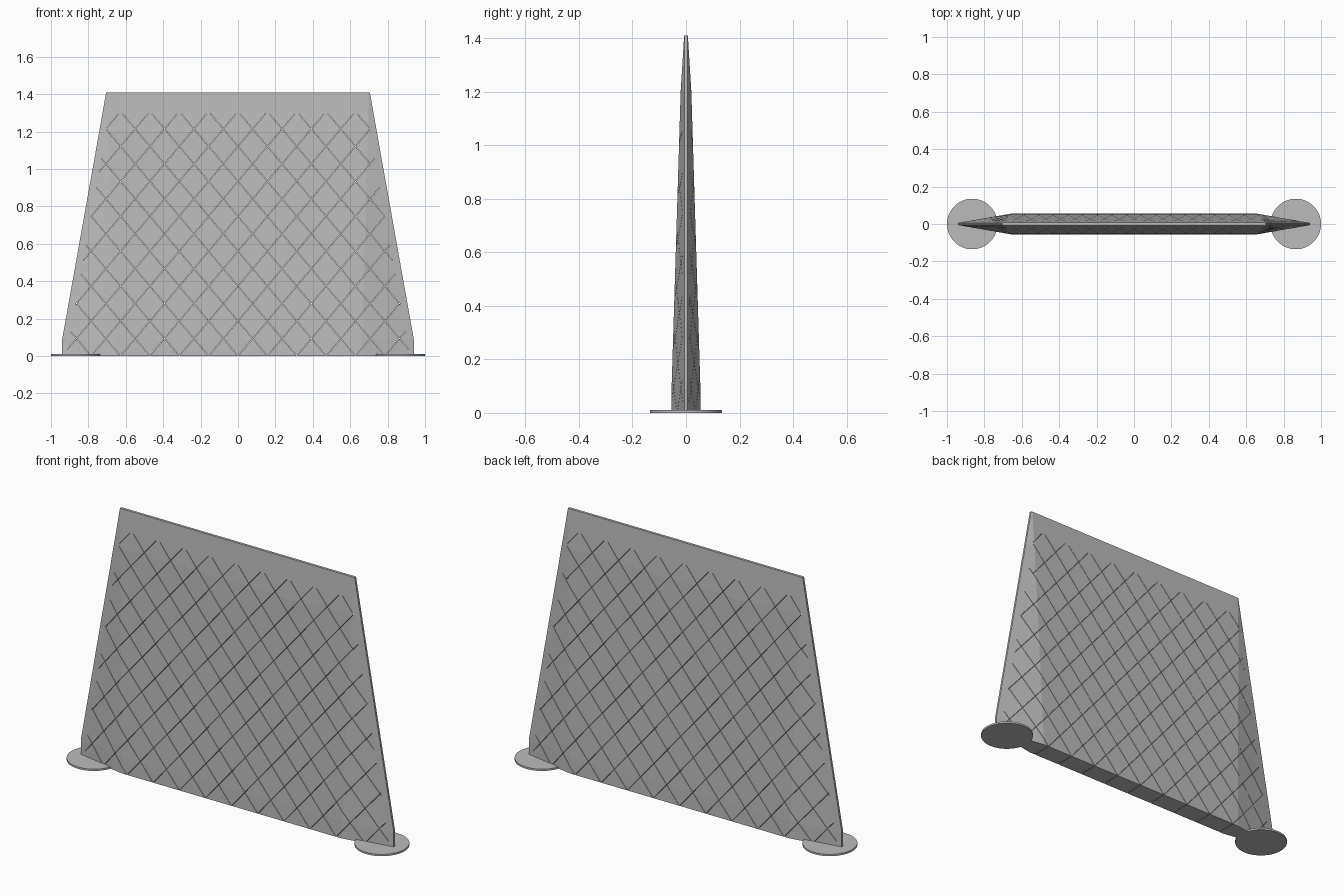
import bpy, bmesh
from mathutils import Vector

if "Cube" in bpy.data.objects:
    bpy.data.objects.remove(bpy.data.objects["Cube"], do_unlink=True)

# One plain grey material
grey = bpy.data.materials.new("plain grey")
grey.use_nodes = True
GREY = (0.5, 0.5, 0.5, 1)
grey.diffuse_color = GREY
grey.node_tree.nodes["Principled BSDF"].inputs["Base Color"].default_value = GREY


def make_object(name, bm):
    bmesh.ops.recalc_face_normals(bm, faces=bm.faces)
    mesh = bpy.data.meshes.new(name)
    bm.to_mesh(mesh)
    bm.free()
    mesh.materials.append(grey)
    obj = bpy.data.objects.new(name, mesh)
    bpy.context.collection.objects.link(obj)
    return obj


# Fin: stacked sections with a flat middle and bevelled ends
TIP = 0.006
SECTIONS = [  # height, half length, ridge position, half thickness
    (0.0, 0.94, 0.66, 0.055),
    (0.09, 0.94, 0.663, 0.054),
    (1.2, 0.742, 0.694, 0.02),
    (1.41, 0.705, 0.699, 0.007),
]
bm = bmesh.new()
rings = []
for z, length, ridge, thick in SECTIONS:
    half = [(length, -TIP), (length, TIP), (ridge, thick)]
    outline = half + [(-x, y) for x, y in reversed(half)]
    outline += [(-ridge, -thick), (ridge, -thick)]
    # Order: right tip, back ridge, left tip, front ridge
    rings.append([bm.verts.new((x, y, z)) for x, y in outline])
for low, high in zip(rings, rings[1:]):
    for i in range(len(low)):
        j = (i + 1) % len(low)
        bm.faces.new((low[i], low[j], high[j], high[i]))
bm.faces.new(rings[0])
bm.faces.new(rings[-1])
fin = make_object("fin", bm)

# Diagonal slits, clipped to a border inside the fin outline
PITCH, SLOPE, WIDTH = 0.157, 1.19, 0.002
EDGE, LEAN, TOP = 0.918, 0.178, 1.295


def clip_line(start, way):
    """Span of x on a slanted line that stays inside the border."""
    lo, hi = -2.0, 2.0
    limits = [(0, 1, TOP), (0, -1, 0.05), (1, LEAN, EDGE), (-1, LEAN, EDGE)]
    for a, b, limit in limits:
        rate = a + b * SLOPE * way
        room = limit - a * start - b * 0.0
        room -= -start * a + b * (-SLOPE * way * start)
        if rate > 0:
            hi = min(hi, room / rate)
        else:
            lo = max(lo, room / rate)
    return lo, hi


for way, side in ((1, "rising"), (-1, "falling")):
    bm = bmesh.new()
    for k in range(-16, 17):
        start = k * PITCH
        lo, hi = clip_line(start, way)
        if hi - lo < 0.03:
            continue
        a, b = (Vector((x, 0, SLOPE * way * (x - start))) for x in (lo, hi))
        along = (b - a).normalized()
        across = Vector((-along.z, 0, along.x)) * WIDTH / 2
        depth = Vector((0, 0.1, 0))
        front = [bm.verts.new(p - depth) for p in
                 (a - across, b - across, b + across, a + across)]
        back = [bm.verts.new(v.co + 2 * depth) for v in front]
        bm.faces.new(front)
        bm.faces.new(back[::-1])
        for i in range(4):
            j = (i + 1) % 4
            bm.faces.new((front[j], front[i], back[i], back[j]))
    cutter = make_object(side + "_slit_cutter", bm)
    cutter.hide_render = True
    cutter.hide_set(True)
    cut = fin.modifiers.new(side + " slits", "BOOLEAN")
    cut.operation = "DIFFERENCE"
    cut.solver = "EXACT"
    cut.object = cutter

# Thin round pads under both ends
for name, x in (("left_pad", 0.865), ("right_pad", -0.865)):
    bpy.ops.mesh.primitive_cylinder_add(
        vertices=64, radius=0.135, depth=0.01, location=(x, 0, 0.005))
    pad = bpy.context.object
    pad.name = name
    pad.data.materials.append(grey)
